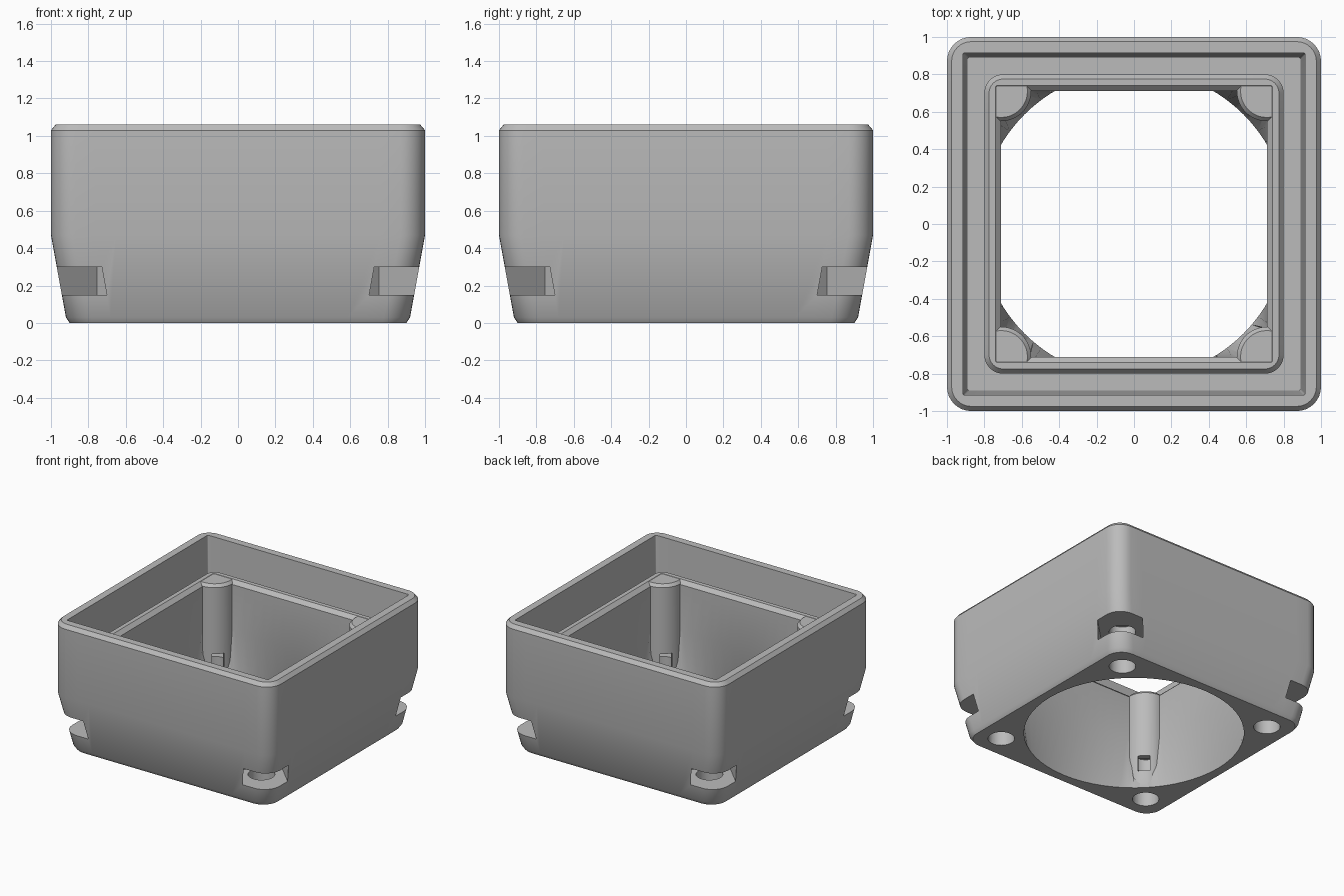
import bpy, bmesh, math
from mathutils import Matrix

cube = bpy.data.objects.get("Cube")
if cube:
    bpy.data.objects.remove(cube, do_unlink=True)

grey = bpy.data.materials.new("light_grey_plastic")
grey.use_nodes = True
grey.diffuse_color = (0.5, 0.5, 0.5, 1)
grey.node_tree.nodes["Principled BSDF"].inputs["Base Color"].default_value = (0.5, 0.5, 0.5, 1)

ARC, FLAT = 8, 16   # segments per rounded corner and per straight side


def rounded_square(half, radius):
    """Outline of a rounded square with subdivided straight sides."""
    pts = []
    c = half - radius
    for q in range(4):
        turn = Matrix.Rotation(q * math.pi / 2, 2)
        side = [(half, -c + 2 * c * i / FLAT) for i in range(FLAT)]
        arc = [(c + radius * math.cos(a), c + radius * math.sin(a))
               for a in (math.pi / 2 * i / ARC for i in range(ARC))]
        for x, y in side + arc:
            pts.append((turn[0][0] * x + turn[0][1] * y, turn[1][0] * x + turn[1][1] * y))
    return pts


def circle_like(outline, radius):
    """Push an outline onto a circle, keeping the direction of each point."""
    return [(radius * x / math.hypot(x, y), radius * y / math.hypot(x, y)) for x, y in outline]


def make_object(name, bm):
    bmesh.ops.recalc_face_normals(bm, faces=bm.faces)
    mesh = bpy.data.meshes.new(name)
    bm.to_mesh(mesh)
    bm.free()
    mesh.materials.append(grey)
    ob = bpy.data.objects.new(name, mesh)
    bpy.context.collection.objects.link(ob)
    return ob


def loft(name, rings, closed):
    """Skin a list of (outline, z); closed joins last to first, otherwise ends are capped."""
    bm = bmesh.new()
    loops = [[bm.verts.new((x, y, z)) for x, y in outline] for outline, z in rings]
    n = len(loops[0])
    pairs = list(zip(loops, loops[1:]))
    if closed:
        pairs.append((loops[-1], loops[0]))
    else:
        bm.faces.new(loops[0])
        bm.faces.new(loops[-1])
    for a, b in pairs:
        for i in range(n):
            j = (i + 1) % n
            bm.faces.new((a[i], a[j], b[j], b[i]))
    return make_object(name, bm)


def boolean(target, tool, operation):
    mod = target.modifiers.new(operation, "BOOLEAN")
    mod.object, mod.operation, mod.solver = tool, operation, "EXACT"
    bpy.context.view_layer.objects.active = target
    bpy.ops.object.modifier_apply(modifier=mod.name)
    bpy.data.objects.remove(tool, do_unlink=True)


# Housing: outer skin, rim, gap, inner collar and flare to the round opening
section = [
    (0.90, 0.13, 0.0), (0.92, 0.14, 0.03), (1.0, 0.13, 0.47), (1.0, 0.13, 1.03),
    (0.975, 0.105, 1.06), (0.915, 0.01, 1.06), (0.89, 0.01, 0.5),
    (0.80, 0.10, 0.5), (0.80, 0.10, 0.83), (0.775, 0.075, 0.86),
    (0.74, 0.01, 0.86), (0.71, 0.01, 0.83), (0.71, 0.01, 0.45),
]
rings = [(rounded_square(h, r), z) for h, r, z in section]
rings.append((circle_like(rounded_square(0.9, 0.13), 0.828), 0.0))
housing = loft("duct_housing", rings, True)

HOLE = 0.71


def disc(cx, cy, radius, limit=9, n=40):
    """Circle outline clipped so that it stays inside the collar."""
    pts = []
    for i in range(n):
        a = 2 * math.pi * (i + 0.5) / n
        pts.append((max(-limit, min(limit, cx + radius * math.cos(a))),
                    max(-limit, min(limit, cy + radius * math.sin(a)))))
    # drop points that the clipping made coincide
    return [p for i, p in enumerate(pts) if math.dist(p, pts[i - 1]) > 1e-5]


def column_outline(sx, sy, radius):
    """Inward facing round with a square back corner."""
    pts = [(0.75, 0.75)]
    start = math.acos((0.75 - HOLE) / radius)
    first, last = math.pi / 2 - (math.pi / 2 - math.asin(0.04 / radius)), 0
    a0, a1 = math.pi - math.asin(0.04 / radius), 1.5 * math.pi + math.asin(0.04 / radius)
    for i in range(25):
        a = a0 + (a1 - a0) * i / 24
        pts.append((HOLE + radius * math.cos(a), HOLE + radius * math.sin(a)))
    return [(sx * x, sy * y) for x, y in pts]


def slot_box(sx, sy, near, far, half_width, z0, z1):
    """Box lying along the corner diagonal."""
    bm = bmesh.new()
    bmesh.ops.create_cube(bm, size=1)
    bmesh.ops.scale(bm, vec=(far - near, 2 * half_width, z1 - z0), verts=bm.verts)
    bmesh.ops.translate(bm, vec=((near + far) / 2, 0, (z0 + z1) / 2), verts=bm.verts)
    bmesh.ops.rotate(bm, cent=(0, 0, 0), verts=bm.verts,
                     matrix=Matrix.Rotation(math.atan2(sy, sx), 3, "Z"))
    return make_object("slot_cutter", bm)


for sx in (-1, 1):
    for sy in (-1, 1):
        # Corner column inside the collar, with a bevelled top
        column = loft("corner_column", [(column_outline(sx, sy, 0.16), 0.02),
                                        (column_outline(sx, sy, 0.16), 0.835),
                                        (column_outline(sx, sy, 0.14), 0.858)], False)
        boolean(housing, column, "UNION")
        # Screw hole, nut slot and small window through the column
        hole = disc(sx * HOLE, sy * HOLE, 0.1)
        boolean(housing, loft("hole_cutter", [(hole, -0.1), (hole, 0.4)], False), "DIFFERENCE")
        boolean(housing, slot_box(sx, sy, 0.898, 1.6, 0.17, 0.15, 0.30), "DIFFERENCE")
        boolean(housing, slot_box(sx, sy, 0.78, 0.95, 0.045, 0.16, 0.29), "DIFFERENCE")

# Smooth shading with sharp edges kept
bpy.ops.object.select_all(action="DESELECT")
housing.select_set(True)
bpy.context.view_layer.objects.active = housing
bpy.ops.object.shade_smooth_by_angle(angle=math.radians(25))
